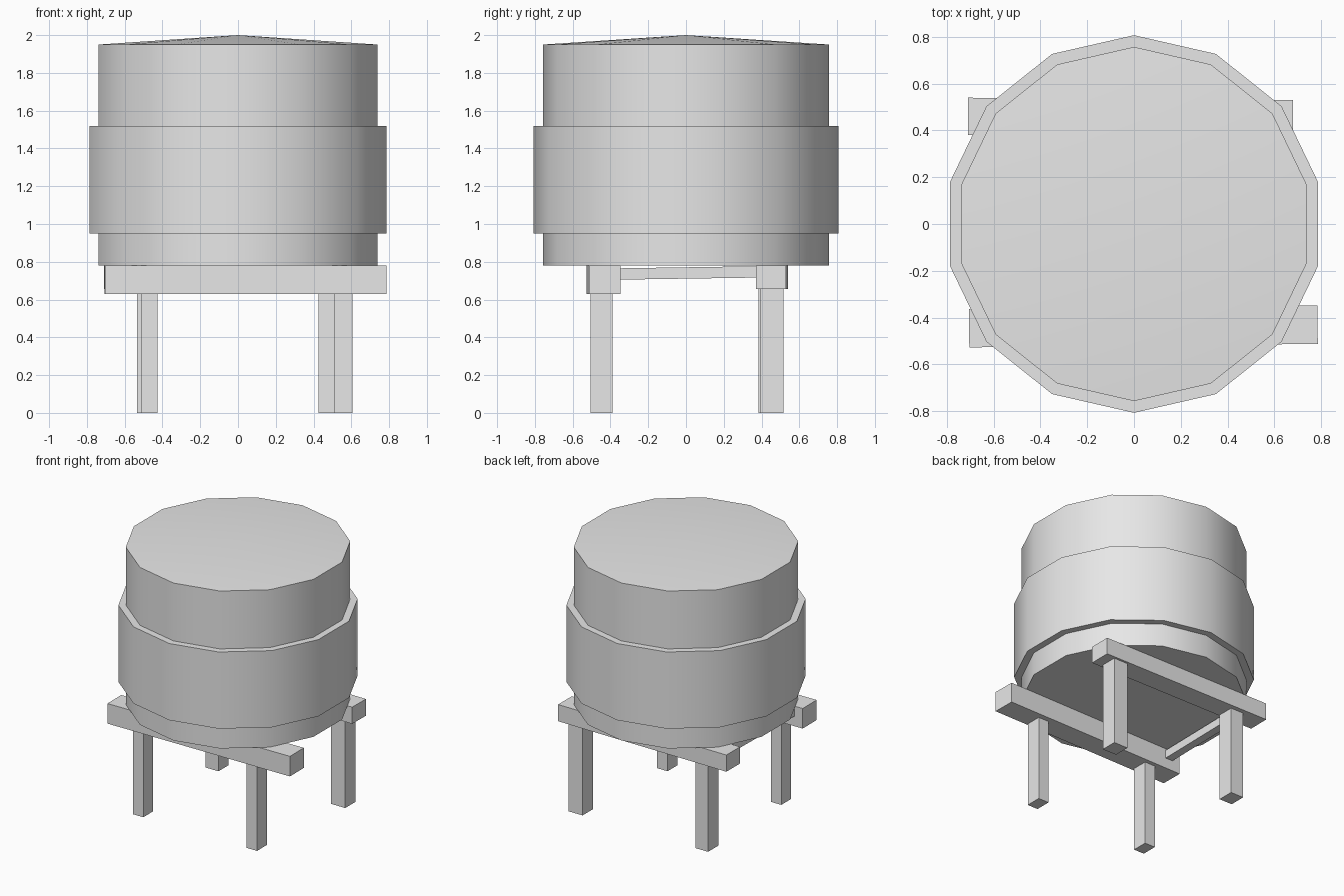
import bpy
import bmesh
from math import pi, sin, cos, radians
from mathutils import Matrix

cube = bpy.data.objects.get("Cube")
if cube:
    bpy.data.objects.remove(cube, do_unlink=True)

grey = bpy.data.materials.new("light grey")
grey.use_nodes = True
grey.diffuse_color = (0.8, 0.8, 0.8, 1)
grey.node_tree.nodes["Principled BSDF"].inputs["Base Color"].default_value = (0.8, 0.8, 0.8, 1)

SIDES = 14


def finish(name, bm):
    bmesh.ops.recalc_face_normals(bm, faces=bm.faces)
    mesh = bpy.data.meshes.new(name)
    bm.to_mesh(mesh)
    bm.free()
    mesh.materials.append(grey)
    obj = bpy.data.objects.new(name, mesh)
    bpy.context.collection.objects.link(obj)
    return obj


def lathe(name, profile, closed=False):
    """Turn a (radius, height) profile into a many-sided drum."""
    bm = bmesh.new()
    rings = []
    for r, z in profile:
        if r == 0:
            rings.append([bm.verts.new((0, 0, z))] * SIDES)
        else:
            rings.append([bm.verts.new((r * sin(2 * pi * i / SIDES), r * cos(2 * pi * i / SIDES), z))
                          for i in range(SIDES)])
    pairs = list(zip(rings, rings[1:]))
    if closed:
        pairs.append((rings[-1], rings[0]))
    for a, b in pairs:
        for i in range(SIDES):
            j = (i + 1) % SIDES
            corners = list(dict.fromkeys((a[i], a[j], b[j], b[i])))
            bm.faces.new(corners)
    obj = finish(name, bm)
    bpy.ops.object.select_all(action="DESELECT")
    obj.select_set(True)
    bpy.context.view_layer.objects.active = obj
    bpy.ops.object.shade_smooth_by_angle(angle=radians(30))
    return obj


def box(name, x, y, z, turn=0.0, tilt=0.0):
    """Box between the given ranges, turned about z and tilted about x."""
    bm = bmesh.new()
    bmesh.ops.create_cube(bm, size=1)
    size = [b - a for a, b in (x, y, z)]
    bmesh.ops.scale(bm, vec=size, verts=bm.verts)
    obj = finish(name, bm)
    middle = [(a + b) / 2 for a, b in (x, y, z)]
    obj.matrix_world = (Matrix.Translation(middle) @ Matrix.Rotation(turn, 4, "Z")
                        @ Matrix.Rotation(tilt, 4, "X"))
    return obj


# Tank with a shallow pointed lid, and the wide band around it
lathe("tank", [(0, 0.78), (0.757, 0.78), (0.757, 1.95), (0, 2.0)])
lathe("tank_band", [(0.75, 0.95), (0.807, 0.95), (0.807, 1.52), (0.75, 1.52)], closed=True)

# Support beams and the cross brace between them
box("front_beam", (-0.705, 0.785), (-0.52, -0.355), (0.63, 0.779), turn=0.01)
box("back_beam", (-0.71, 0.68), (0.375, 0.535), (0.655, 0.779), turn=-0.007)
box("cross_brace", (-0.64, -0.58), (-0.36, 0.39), (0.711, 0.771), tilt=0.015)

# Legs
box("front_left_leg", (0.425, 0.51), (-0.505, -0.39), (0, 0.64))
box("front_right_leg", (-0.51, -0.425), (-0.505, -0.39), (0, 0.64))
box("back_left_leg", (0.49, 0.605), (0.395, 0.515), (0, 0.665))
box("back_right_leg", (-0.535, -0.43), (0.385, 0.505), (0, 0.665))
